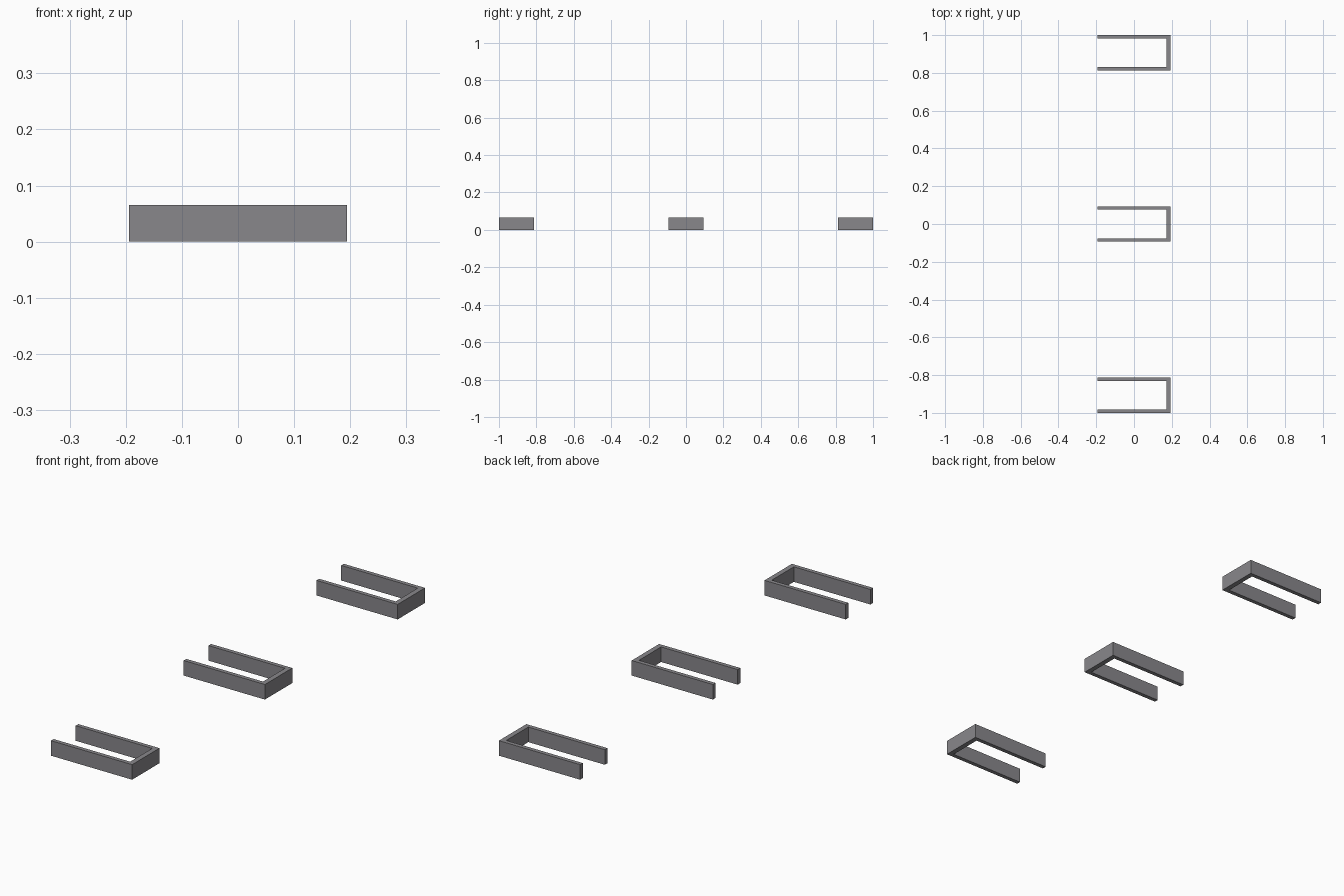
import bpy
import bmesh

if "Cube" in bpy.data.objects:
    bpy.data.objects.remove(bpy.data.objects["Cube"])

# One flat grey for all brackets
grey = bpy.data.materials.new("grey")
grey.diffuse_color = (0.25, 0.245, 0.26, 1)
grey.use_nodes = True
grey.node_tree.nodes["Principled BSDF"].inputs["Base Color"].default_value = grey.diffuse_color

X, W, H = 0.194, 0.0935, 0.065   # half length, half width, height
ARM, END = 0.018, 0.022          # wall thicknesses


def u_bracket(name, y):
    """U-shaped handle: two arms joined by an end wall on +x."""
    wi, xi = W - ARM, X - END
    outline = [(-X, -W), (X, -W), (X, W), (-X, W),
               (-X, wi), (xi, wi), (xi, -wi), (-X, -wi)]
    bm = bmesh.new()
    face = bm.faces.new([bm.verts.new((px, py, 0)) for px, py in outline])
    ext = bmesh.ops.extrude_face_region(bm, geom=[face])
    top = [v for v in ext["geom"] if isinstance(v, bmesh.types.BMVert)]
    bmesh.ops.translate(bm, verts=top, vec=(0, 0, H))
    bmesh.ops.recalc_face_normals(bm, faces=bm.faces)
    mesh = bpy.data.meshes.new(name)
    bm.to_mesh(mesh)
    bm.free()
    mesh.materials.append(grey)
    obj = bpy.data.objects.new(name, mesh)
    obj.location.y = y
    bpy.context.collection.objects.link(obj)


# Three identical brackets in a row
for label, y in (("front", -1 + W), ("middle", 0), ("back", 1 - W)):
    u_bracket(label + "_bracket", y)
